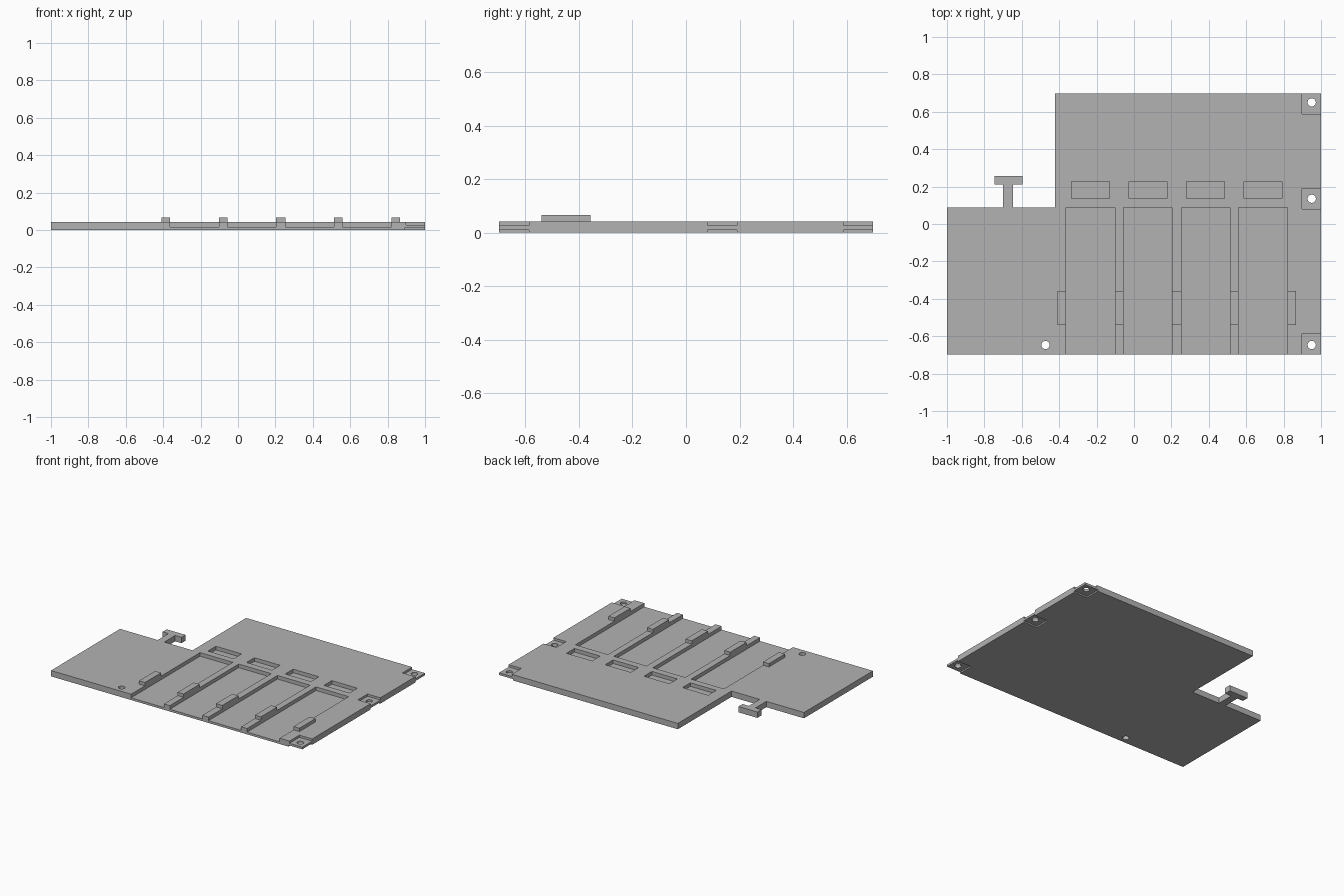
import bpy
import bmesh
from mathutils import Matrix, Vector

cube = bpy.data.objects.get("Cube")
if cube:
    bpy.data.objects.remove(cube, do_unlink=True)

# One plain grey
GREY = (0.45, 0.45, 0.45, 1)
grey = bpy.data.materials.new("plain_grey")
grey.use_nodes = True
grey.diffuse_color = GREY
grey.node_tree.nodes["Principled BSDF"].inputs["Base Color"].default_value = GREY

THICK, FLOOR, TOP = 0.042, 0.016, 0.066
FRONT, BACK = -0.697, 0.697
OUT = 0.05  # cutter overshoot


def add_box(bm, x0, x1, y0, y1, z0, z1):
    size = Vector((x1 - x0, y1 - y0, z1 - z0))
    mid = Vector((x0 + x1, y0 + y1, z0 + z1)) / 2
    bmesh.ops.create_cube(bm, size=1, matrix=Matrix.Translation(mid) @ Matrix.Diagonal(size).to_4x4())


def to_object(bm, name):
    bmesh.ops.recalc_face_normals(bm, faces=bm.faces)
    mesh = bpy.data.meshes.new(name)
    bm.to_mesh(mesh)
    bm.free()
    mesh.materials.append(grey)
    obj = bpy.data.objects.new(name, mesh)
    bpy.context.collection.objects.link(obj)
    return obj


# Base plate with T-shaped hook on its back edge
outline = [(-1, FRONT), (1, FRONT), (1, BACK), (-0.423, BACK), (-0.423, 0.087),
           (-0.647, 0.087), (-0.647, 0.21), (-0.597, 0.21), (-0.597, 0.256),
           (-0.747, 0.256), (-0.747, 0.21), (-0.70, 0.21), (-0.70, 0.087), (-1, 0.087)]
bm = bmesh.new()
face = bm.faces.new([bm.verts.new((x, y, 0)) for x, y in outline])
ext = bmesh.ops.extrude_face_region(bm, geom=[face])
bmesh.ops.translate(bm, vec=(0, 0, THICK),
                    verts=[v for v in ext["geom"] if isinstance(v, bmesh.types.BMVert)])
plate = to_object(bm, "base_plate")

# Open-fronted bays and the shallow slots behind them
bays = [(-0.363, -0.102), (-0.055, 0.204), (0.253, 0.513), (0.56, 0.82)]
bm = bmesh.new()
for x0, x1 in bays:
    add_box(bm, x0, x1, FRONT - OUT, 0.087, FLOOR, THICK + OUT)
    add_box(bm, x0 + 0.028, x1 - 0.028, 0.136, 0.226, FLOOR, THICK + OUT)

# Recesses above and below the screw tabs
tabs = [(FRONT - OUT, -0.585), (0.08, 0.19), (0.587, BACK + OUT)]
for y0, y1 in tabs:
    add_box(bm, 0.898, 1 + OUT, y0, y1, 0.026, THICK + OUT)
    add_box(bm, 0.89, 1 + OUT, y0, y1, -OUT, 0.01)
recess_cutter = to_object(bm, "recess_cutter")

# Screw holes
bm = bmesh.new()
for x, y in [(0.95, 0.65), (0.95, 0.135), (0.95, -0.647), (-0.473, -0.647)]:
    bmesh.ops.create_cone(bm, cap_ends=True, segments=32, radius1=0.022, radius2=0.022,
                          depth=0.3, matrix=Matrix.Translation((x, y, 0)))
hole_cutter = to_object(bm, "hole_cutter")

cutters = [recess_cutter, hole_cutter]
for cutter in cutters:
    cutter.hide_render = True
    mod = plate.modifiers.new(cutter.name, "BOOLEAN")
    mod.operation = "DIFFERENCE"
    mod.solver = "EXACT"
    mod.object = cutter

# Bake the cuts and drop the cutters
bpy.context.view_layer.update()
graph = bpy.context.evaluated_depsgraph_get()
cut_mesh = bpy.data.meshes.new_from_object(plate.evaluated_get(graph))
plate.modifiers.clear()
plate.data = cut_mesh
for cutter in cutters:
    bpy.data.objects.remove(cutter, do_unlink=True)

# Raised blocks on the ribs beside the bays
edges = [-0.41] + [x1 for _, x1 in bays]
ends = [x0 for x0, _ in bays] + [0.867]
for i, (x0, x1) in enumerate(zip(edges, ends)):
    bm = bmesh.new()
    add_box(bm, x0, x1, -0.54, -0.357, THICK, TOP)
    to_object(bm, f"rib_block_{i + 1}")
